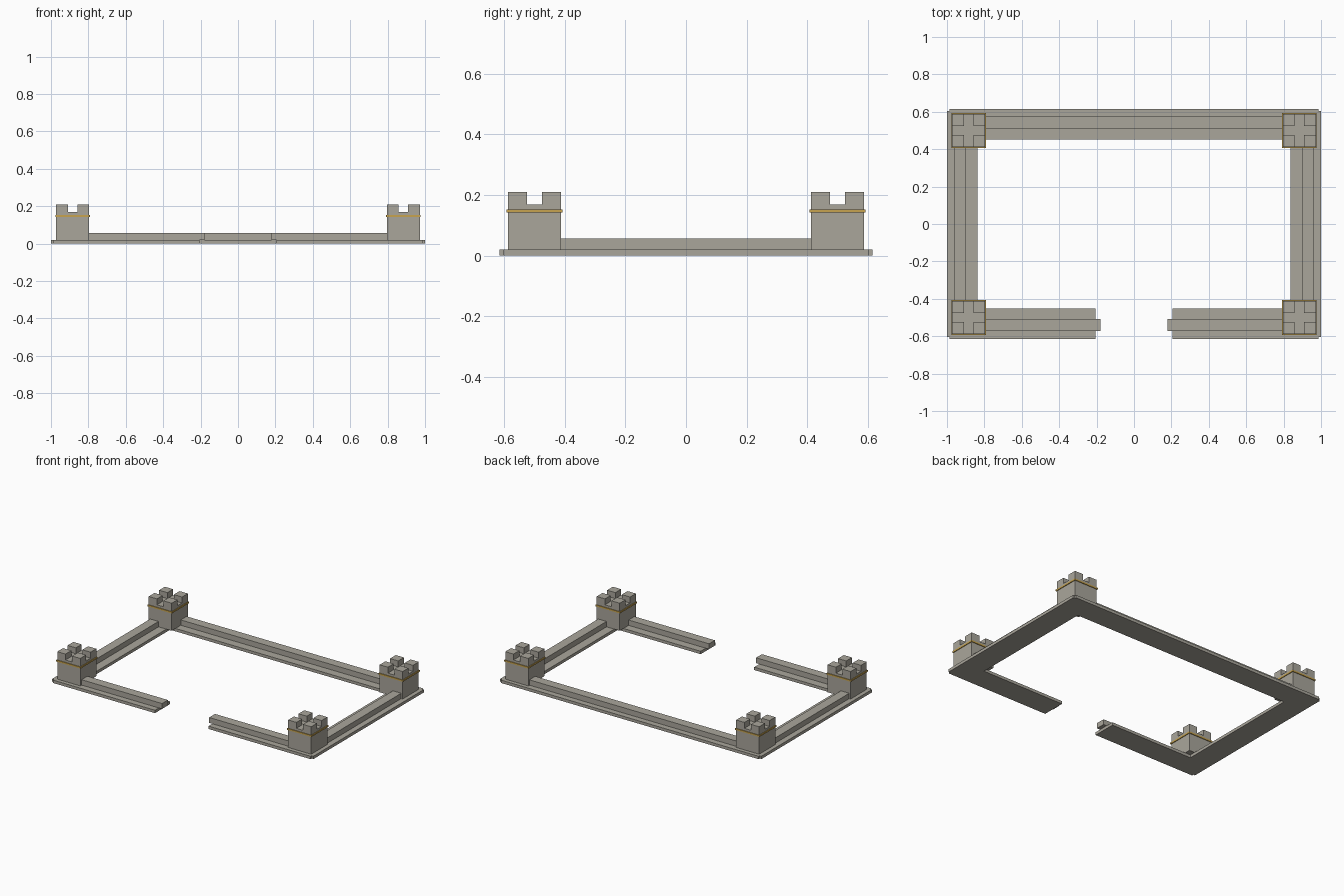
import bpy, bmesh

if "Cube" in bpy.data.objects:
    bpy.data.objects.remove(bpy.data.objects["Cube"])


def material(name, rgb):
    m = bpy.data.materials.new(name)
    m.diffuse_color = (*rgb, 1)
    m.use_nodes = True
    m.node_tree.nodes["Principled BSDF"].inputs["Base Color"].default_value = m.diffuse_color
    return m


STONE = material("warm grey stone", (0.40, 0.38, 0.33))
GOLD = material("gold trim", (0.57, 0.37, 0.08))


def boxes(name, spans, mat):
    """One object made of boxes given as (x0, x1, y0, y1, z0, z1)."""
    bm = bmesh.new()
    for x0, x1, y0, y1, z0, z1 in spans:
        for v in bmesh.ops.create_cube(bm, size=1)["verts"]:
            v.co = ((x0 + x1) / 2 + v.co.x * (x1 - x0),
                    (y0 + y1) / 2 + v.co.y * (y1 - y0),
                    (z0 + z1) / 2 + v.co.z * (z1 - z0))
    me = bpy.data.meshes.new(name)
    bm.to_mesh(me)
    bm.free()
    me.materials.append(mat)
    ob = bpy.data.objects.new(name, me)
    bpy.context.collection.objects.link(ob)
    return ob


BASE, WALL, NOTCH, TOP = 0.02, 0.057, 0.169, 0.21

# back footing and low wall
boxes("back_footing", [(-0.987, 0.987, 0.453, 0.615, 0, BASE)], STONE)
boxes("back_wall", [(-0.93, 0.93, 0.511, 0.575, BASE, WALL)], STONE)

for side, s in (("left", -1), ("right", 1)):
    def mirrored(x0, x1):
        return sorted((s * x0, s * x1))

    # side footing and low wall
    boxes(side + "_footing", [(*mirrored(0.837, 1), -0.603, 0.603, 0, BASE)], STONE)
    boxes(side + "_wall", [(*mirrored(0.897, 0.961), -0.5, 0.5, BASE, WALL)], STONE)

    # front footing and wall, leaving the gateway open
    boxes(side + "_front_footing", [(*mirrored(0.205, 0.987), -0.615, -0.453, 0, BASE)], STONE)
    boxes(side + "_front_wall", [(*mirrored(0.18, 0.93), -0.573, -0.509, BASE, WALL)], STONE)

    # corner towers
    for end, t in (("front", -1), ("back", 1)):
        cx, cy, h, g = s * 0.884, t * 0.5, 0.088, 0.025
        name = f"{end}_{side}_tower"
        boxes(name, [(cx - h, cx + h, cy - h, cy + h, BASE, NOTCH)], STONE)
        # four corner merlons separated by a cross-shaped notch
        corners = [(-h, -g), (g, h)]
        boxes(name + "_merlons", [(cx + a, cx + b, cy + c, cy + d, NOTCH, TOP)
                                  for a, b in corners for c, d in corners], STONE)
        r = h + 0.005
        boxes(name + "_band", [(cx - r, cx + r, cy - r, cy + r, 0.142, 0.153)], GOLD)
